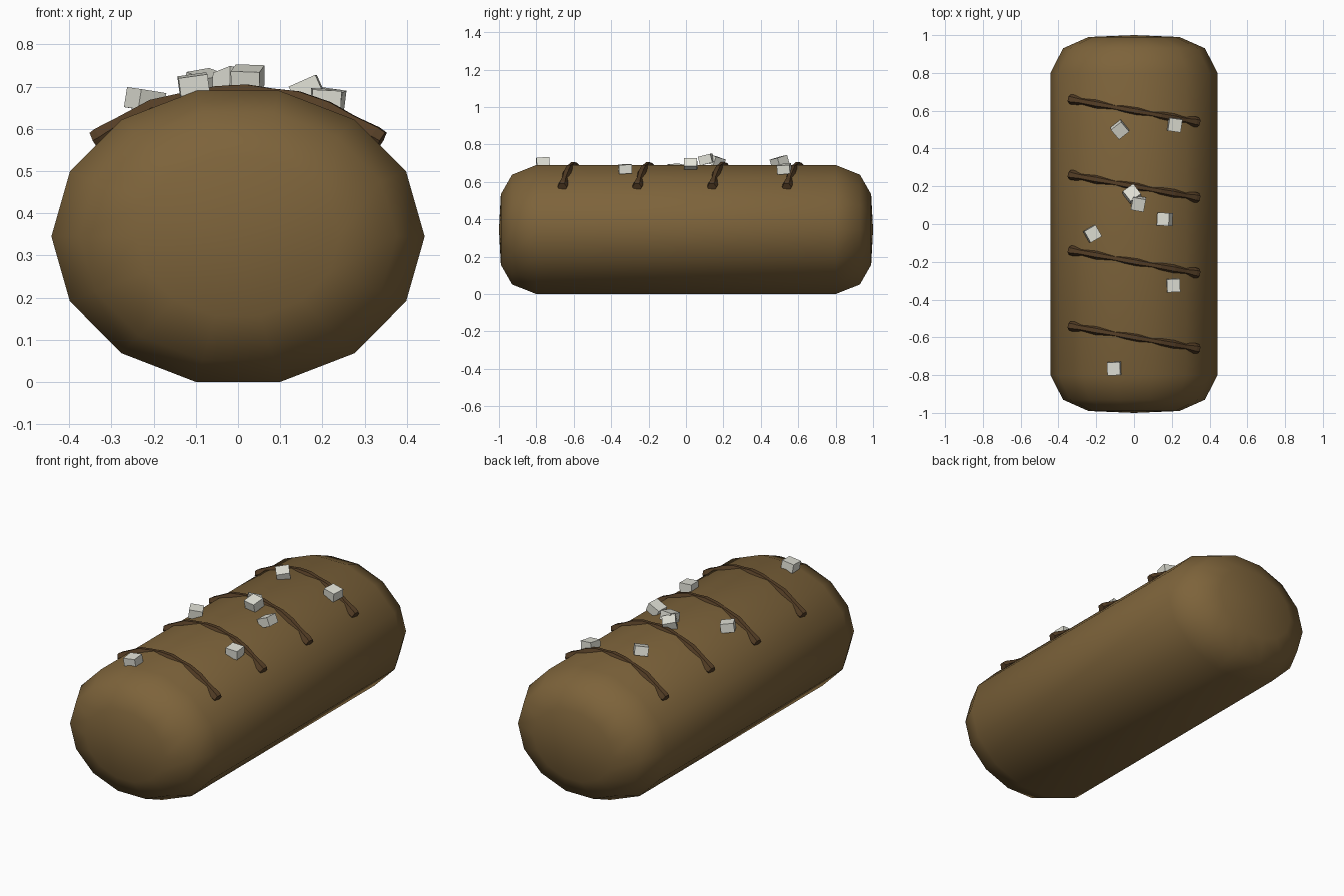
import bpy, bmesh
from math import radians, sin, cos, pi
from mathutils import Matrix, Vector, Euler

default = bpy.data.objects.get("Cube")
if default:
    bpy.data.objects.remove(default)


def material(name, rgb):
    m = bpy.data.materials.new(name)
    m.use_nodes = True
    m.diffuse_color = (*rgb, 1)
    bsdf = m.node_tree.nodes["Principled BSDF"]
    bsdf.inputs["Base Color"].default_value = (*rgb, 1)
    bsdf.inputs["Roughness"].default_value = 0.9
    return m


CRUST = material("crust_brown", (0.205, 0.125, 0.043))
SCORE = material("dark_brown", (0.09, 0.048, 0.019))
GRAIN = material("off_white", (0.76, 0.76, 0.68))

SIDES, RX, RZ, MID = 14, 0.442, 0.354, 0.345


def add_object(name, bm, mat, smooth):
    bmesh.ops.recalc_face_normals(bm, faces=bm.faces)
    for f in bm.faces:
        f.smooth = smooth
    mesh = bpy.data.meshes.new(name)
    bm.to_mesh(mesh)
    bm.free()
    mesh.materials.append(mat)
    ob = bpy.data.objects.new(name, mesh)
    bpy.context.collection.objects.link(ob)
    return ob


def loft(bm, rings, tips):
    """Skin equal-sized rings of points and close both ends on a tip."""
    loops = [[bm.verts.new(p) for p in ring] for ring in rings]
    n = len(loops[0])
    for a, b in zip(loops, loops[1:]):
        for i in range(n):
            j = (i + 1) % n
            bm.faces.new((a[i], a[j], b[j], b[i]))
    for loop, tip in zip((loops[0], loops[-1]), tips):
        t = bm.verts.new(tip)
        for i in range(n):
            bm.faces.new((loop[i], loop[(i + 1) % n], t))


# Loaf: fourteen-sided oval body with rounded ends
half = [(0.8, 1.0), (0.93, 0.85), (0.99, 0.545)]
stations = [(-y, s) for y, s in reversed(half)] + half
bm = bmesh.new()
loft(bm, [[(RX * s * cos(2 * pi * i / SIDES), y, MID + RZ * s * sin(2 * pi * i / SIDES))
           for i in range(SIDES)] for y, s in stations],
     [(0, -1, MID), (0, 1, MID)])
add_object("loaf", bm, CRUST, True)

# Score marks: uneven ropes laid diagonally over the top
arch = [(-0.34, 0.572, 0.024), (-0.325, 0.58, 0.027), (-0.28, 0.61, 0.02),
        (-0.2, 0.65, 0.023), (-0.12, 0.672, 0.018), (-0.05, 0.683, 0.021),
        (0.02, 0.686, 0.022), (0.08, 0.68, 0.018), (0.14, 0.672, 0.02),
        (0.21, 0.645, 0.023), (0.27, 0.616, 0.018), (0.32, 0.583, 0.028),
        (0.34, 0.572, 0.025)]
for k in range(4):
    y0 = 0.6 - 0.4 * k
    path = [Vector((x, y0 - 0.18 * x, z)) for x, z, r in arch]
    rings = []
    for i, p in enumerate(path):
        along = (path[min(i + 1, len(path) - 1)] - path[max(i - 1, 0)]).normalized()
        side = along.cross(Vector((0, 0, 1))).normalized()
        up = side.cross(along)
        rings.append([p + arch[i][2] * (side * cos(a * pi / 3) + up * sin(a * pi / 3))
                      for a in range(6)])
    bm = bmesh.new()
    loft(bm, rings, [path[0], path[-1]])
    add_object(f"score_mark_{k + 1}", bm, SCORE, False)

# Coarse grains: small blocks as x, y, z, then tilt x, tilt y, turn in degrees
grains = [(-0.075, 0.5, 0.708, 14, -8, 38), (0.215, 0.525, 0.669, 4, 8, -8),
          (-0.012, 0.16, 0.711, -14, 12, 35), (0.023, 0.108, 0.72, 14, 2, -10),
          (0.163, 0.025, 0.692, 0, -24, -3), (-0.22, -0.052, 0.668, 4, 8, 30),
          (0.208, -0.325, 0.669, 3, 3, 3), (-0.105, -0.765, 0.703, 4, -8, 2)]
for k, (x, y, z, *angles) in enumerate(grains):
    bm = bmesh.new()
    turn = Euler([radians(a) for a in angles]).to_matrix().to_4x4()
    bmesh.ops.create_cube(bm, size=1, matrix=Matrix.Translation((x, y, z)) @ turn
                          @ Matrix.Diagonal((0.069, 0.069, 0.048, 1)))
    add_object(f"grain_{k + 1}", bm, GRAIN, False)
